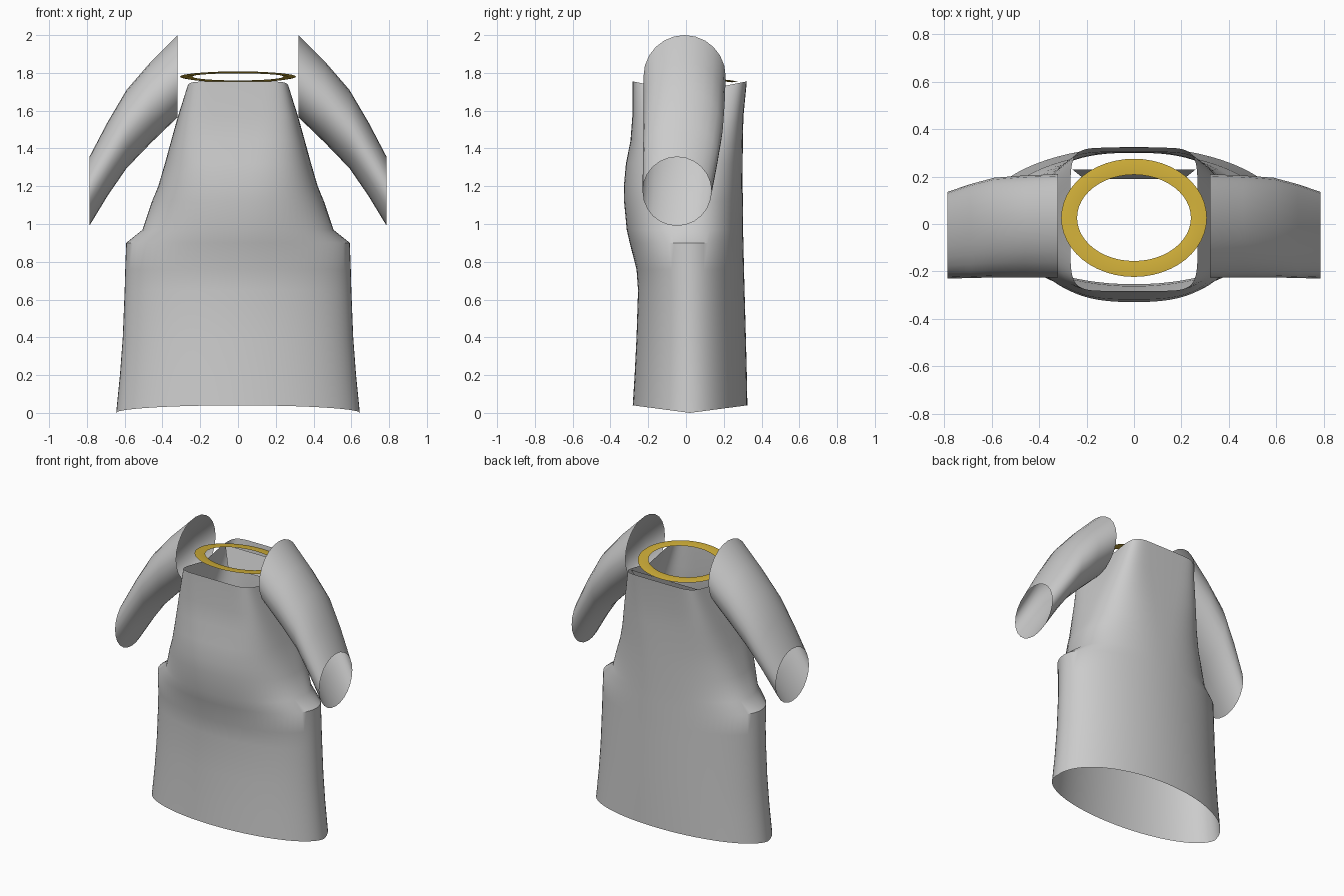
import bpy, bmesh
from math import sin, cos, pi, copysign

if "Cube" in bpy.data.objects:
    bpy.data.objects.remove(bpy.data.objects["Cube"])


def loft(name, rings, closed_loop=False, angle=0.7):
    """Skin a list of closed point rings with quads."""
    bm = bmesh.new()
    rows = [[bm.verts.new(p) for p in r] for r in rings]
    pairs = list(zip(rows, rows[1:]))
    if closed_loop:
        pairs.append((rows[-1], rows[0]))
    for a, b in pairs:
        n = len(a)
        for i in range(n):
            j = (i + 1) % n
            bm.faces.new((a[i], a[j], b[j], b[i]))
    bmesh.ops.recalc_face_normals(bm, faces=bm.faces)
    me = bpy.data.meshes.new(name)
    bm.to_mesh(me)
    bm.free()
    ob = bpy.data.objects.new(name, me)
    bpy.context.collection.objects.link(ob)
    bpy.ops.object.select_all(action='DESELECT')
    ob.select_set(True)
    bpy.context.view_layer.objects.active = ob
    bpy.ops.object.shade_smooth_by_angle(angle=angle)
    return ob


def power(v, n):
    return copysign(abs(v) ** (2 / n), v)


# Shirt body: z, half width, front y, back y, squareness, side dip, centre lift
body = [
    (0.00, 0.645, -0.282, 0.325, 2.0, 0.0, 0.04),
    (0.20, 0.625, -0.272, 0.322, 2.0, 0.0, 0.0),
    (0.40, 0.610, -0.262, 0.317, 2.0, 0.0, 0.0),
    (0.65, 0.600, -0.254, 0.310, 2.0, 0.0, 0.0),
    (0.76, 0.597, -0.262, 0.307, 2.0, 0.0, 0.0),
    (0.90, 0.592, -0.298, 0.304, 2.0, 0.0, 0.0),
    (0.97, 0.505, -0.314, 0.302, 2.2, 0.0, 0.0),
    (1.12, 0.455, -0.328, 0.301, 2.4, 0.0, 0.0),
    (1.20, 0.422, -0.329, 0.300, 2.6, 0.0, 0.0),
    (1.32, 0.387, -0.318, 0.300, 3.0, 0.0, 0.0),
    (1.44, 0.354, -0.294, 0.301, 3.8, 0.0, 0.0),
    (1.57, 0.318, -0.284, 0.304, 5.0, 0.0, 0.0),
    (1.755, 0.268, -0.282, 0.322, 7.0, 0.06, 0.0),
]
rings = []
N = 72
for z, w, yf, yb, n, dip, lift in body:
    r = []
    for i in range(N):
        t = 2 * pi * i / N
        x, s = w * power(cos(t), n), power(sin(t), n)
        y = 0.02 + s * ((yb - 0.02) if s > 0 else (0.02 - yf))
        r.append((x, y, z + lift * abs(s) - dip * (1 - abs(s))))
    rings.append(r)
loft("shirt_body", rings)

# Sleeves: x, top z, bottom z, front y, back y
sleeve = [
    (0.32, 2.000, 1.565, -0.225, 0.210),
    (0.46, 1.860, 1.430, -0.225, 0.205),
    (0.59, 1.710, 1.295, -0.225, 0.195),
    (0.69, 1.540, 1.150, -0.228, 0.168),
    (0.787, 1.355, 0.990, -0.230, 0.135),
]
for side, label in ((1, "right_sleeve"), (-1, "left_sleeve")):
    loft(label, [[(side * x,
                   (yf + yb) / 2 + (yb - yf) / 2 * cos(2 * pi * i / 24),
                   (zt + zb) / 2 + (zt - zb) / 2 * sin(2 * pi * i / 24))
                  for i in range(24)] for x, zt, zb, yf, yb in sleeve])

# Collar: flat oval band tilted down toward the back
gold = bpy.data.materials.new("collar_gold")
gold.diffuse_color = (0.62, 0.42, 0.04, 1)
gold.use_nodes = True
gold.node_tree.nodes["Principled BSDF"].inputs["Base Color"].default_value = gold.diffuse_color
profile = [(0.0, 0.0), (0.035, 0.004), (0.067, 0.0), (0.035, -0.006)]
rings = []
for d, h in profile:
    r = []
    for i in range(48):
        t = 2 * pi * i / 48
        y = (0.182 + d) * sin(t)
        r.append(((0.24 + d) * cos(t), 0.026 + y, 1.78 + h - 0.11 * y))
    rings.append(r)
collar = loft("collar", rings, closed_loop=True)
collar.data.materials.append(gold)

# Inner back neck facing
me = bpy.data.meshes.new("neck_facing")
me.from_pydata([(-0.26, 0.23, 1.73), (0.26, 0.23, 1.73),
                (0.21, 0.19, 1.60), (-0.21, 0.19, 1.60)], [], [(0, 1, 2, 3)])
ob = bpy.data.objects.new("neck_facing", me)
bpy.context.collection.objects.link(ob)
